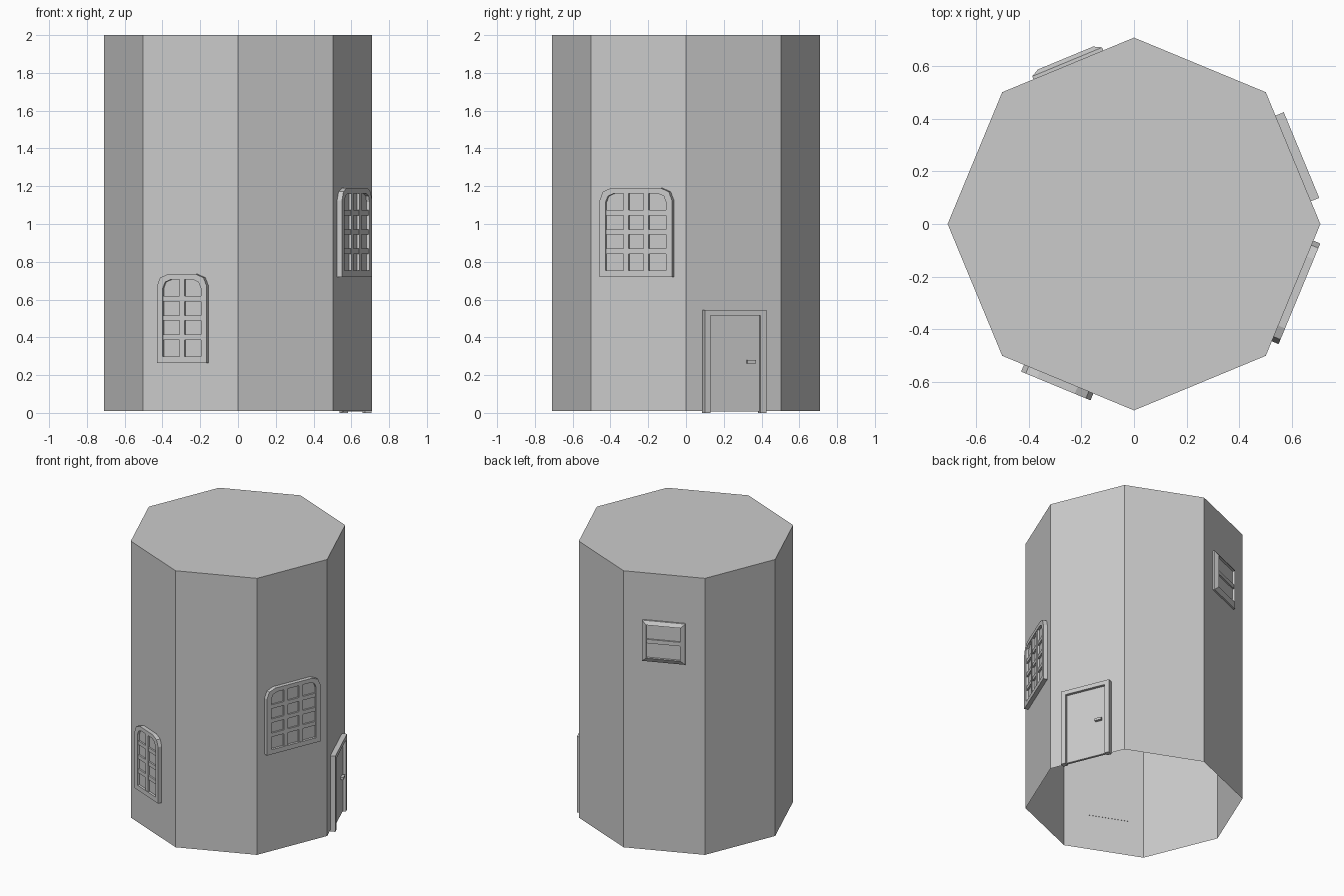
import bpy, bmesh, math
from mathutils import Matrix, Vector

if "Cube" in bpy.data.objects:
    bpy.data.objects.remove(bpy.data.objects["Cube"])

R = 0.71
BACK = R * math.cos(math.pi / 8) - 0.002   # parts poke just through the wall


def finish(name, bm, mat=None):
    bmesh.ops.recalc_face_normals(bm, faces=bm.faces[:])
    me = bpy.data.meshes.new(name)
    bm.to_mesh(me)
    bm.free()
    ob = bpy.data.objects.new(name, me)
    bpy.context.collection.objects.link(ob)
    if mat:
        ob.matrix_world = mat
    return ob


def wall_frame(deg):
    """Local x = along the wall, y = outward from the axis, z = up."""
    a = math.radians(deg)
    n = Vector((math.cos(a), math.sin(a), 0))
    t = Vector((-n.y, n.x, 0))
    return Matrix(((t.x, n.x, 0, 0), (t.y, n.y, 0, 0), (0, 0, 1, 0), (0, 0, 0, 1)))


def outline(u0, u1, z0, z1, r):
    """Rectangle whose top corners are rounded in two facets."""
    pts = [(u0, z0), (u1, z0)]
    if r == 0:
        return pts + [(u1, z1), (u0, z1)]
    for cu, start in ((u1 - r, 0), (u0 + r, 90)):
        for k in range(3):
            a = math.radians(start + 45 * k)
            pts.append((cu + r * math.cos(a), z1 - r + r * math.sin(a)))
    return pts


def box(bm, u0, u1, d0, d1, z0, z1):
    m = Matrix.Translation(((u0 + u1) / 2, (d0 + d1) / 2, (z0 + z1) / 2)) @ \
        Matrix.Diagonal((u1 - u0, d1 - d0, z1 - z0, 1))
    bmesh.ops.create_cube(bm, size=1, matrix=m)


def window(name, deg, u0, u1, z0, z1, r, cols, rows, d_out, d_in, f=0.034):
    mat = wall_frame(deg)
    pane, bar_d, bw = d_in - 0.017, d_in - 0.003, 0.028
    # frame with recessed pane
    bm = bmesh.new()
    outer = outline(u0, u1, z0, z1, r)
    inner = outline(u0 + f, u1 - f, z0 + f, z1 - f * 0.85, r * 0.7)
    loops = [[bm.verts.new((u, d, z)) for u, z in pts] for pts, d in
             ((outer, BACK), (outer, d_out), (inner, d_in), (inner, pane))]
    n = len(outer)
    for a, b in zip(loops, loops[1:]):
        for i in range(n):
            j = (i + 1) % n
            bm.faces.new((a[i], a[j], b[j], b[i]))
    bm.faces.new(loops[0])
    bm.faces.new(loops[-1])
    finish(name + "_frame", bm, mat)
    # glazing bars
    bm = bmesh.new()
    a, b, lo, hi = u0 + f, u1 - f, z0 + f, z1 - f * 0.85
    for i in range(1, cols):
        c = a + (b - a) * i / cols
        box(bm, c - bw / 2, c + bw / 2, pane - 0.004, bar_d, lo, hi)
    for i in range(1, rows):
        c = lo + (hi - lo) * i / rows
        box(bm, a, b, pane - 0.004, bar_d - 0.003, c - bw / 2, c + bw / 2)
    finish(name + "_bars", bm, mat)


# octagonal tower, open underneath
bm = bmesh.new()
ring = [[bm.verts.new((R * math.cos(k * math.pi / 4), R * math.sin(k * math.pi / 4), z))
         for k in range(8)] for z in (0.01, 2.0)]
for k in range(8):
    j = (k + 1) % 8
    bm.faces.new((ring[0][k], ring[0][j], ring[1][j], ring[1][k]))
bm.faces.new(ring[1])
finish("tower_wall", bm)

# windows
window("low_window", -112.5, -0.182, 0.104, 0.265, 0.735, 0.065, 2, 4, 0.684, 0.684)
window("wide_window", -22.5, -0.212, 0.203, 0.72, 1.19, 0.065, 3, 4, 0.684, 0.684)
window("high_window", 112.5, -0.145, 0.143, 1.37, 1.663, 0, 1, 2, 0.668, 0.684, 0.03)

# door
door = wall_frame(22.5)
bm = bmesh.new()
prof = [(-0.178, 0), (-0.145, 0), (-0.145, 0.515), (0.142, 0.515),
        (0.142, 0), (0.175, 0), (0.175, 0.545), (-0.178, 0.545)]
face = bm.faces.new([bm.verts.new((u, BACK, z)) for u, z in prof])
ext = bmesh.ops.extrude_face_region(bm, geom=[face])
bmesh.ops.translate(bm, vec=(0, 0.69 - BACK, 0),
                    verts=[v for v in ext["geom"] if isinstance(v, bmesh.types.BMVert)])
finish("door_frame", bm, door)
bm = bmesh.new()
box(bm, -0.145, 0.142, BACK, 0.671, 0.008, 0.515)
finish("door_panel", bm, door)
bm = bmesh.new()
box(bm, 0.068, 0.115, 0.668, 0.69, 0.262, 0.279)
finish("door_handle", bm, door)
